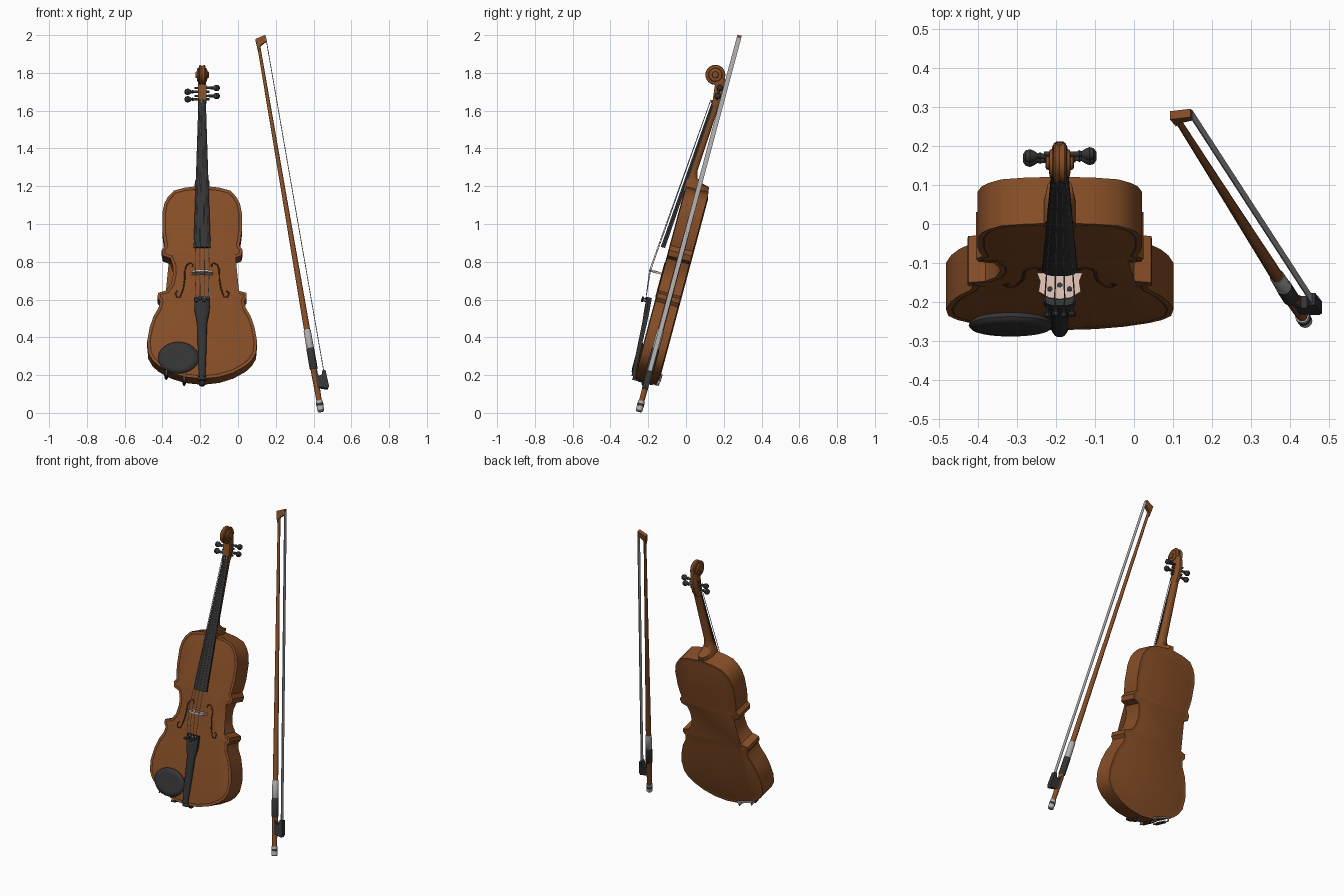
import bpy, bmesh, math
from mathutils import Matrix, Vector

cube = bpy.data.objects.get("Cube")
if cube:
    bpy.data.objects.remove(cube, do_unlink=True)


def material(name, r, g, b):
    m = bpy.data.materials.new(name)
    m.use_nodes = True
    m.diffuse_color = (r, g, b, 1)
    m.node_tree.nodes["Principled BSDF"].inputs["Base Color"].default_value = (r, g, b, 1)
    return m


wood = material("varnished wood", .24, .076, .02)
dark_wood = material("dark wood", .07, .022, .008)
ebony = material("ebony", .035, .035, .037)
silver = material("silver", .45, .43, .43)
hair_mat = material("bow hair", .42, .41, .41)
maple = material("pale maple", .7, .5, .43)

# Leaning frames for the instrument and the bow
lean = Matrix.Rotation(math.radians(-15), 4, 'X')
BODY = Matrix.Translation((-.19, 0, 0)) @ lean
BOW = lean @ Matrix.Translation((.438, -.243, -.05)) @ Matrix.Rotation(math.radians(-9.34), 4, 'Y')
ALONG_X = Matrix.Rotation(math.radians(90), 4, 'Y')
ALONG_FRONT = Matrix.Rotation(math.radians(90), 4, 'X')


def finish(name, bm, frame, mats, smooth=35):
    bmesh.ops.recalc_face_normals(bm, faces=bm.faces)
    me = bpy.data.meshes.new(name)
    bm.to_mesh(me)
    bm.free()
    ob = bpy.data.objects.new(name, me)
    bpy.context.collection.objects.link(ob)
    for m in mats:
        me.materials.append(m)
    ob.matrix_world = frame
    bpy.ops.object.select_all(action='DESELECT')
    ob.select_set(True)
    bpy.context.view_layer.objects.active = ob
    if smooth:
        bpy.ops.object.shade_smooth_by_angle(angle=math.radians(smooth))
    return ob


def skin(name, rings, frame, mat, smooth=35):
    """Join rings of points and cap both ends."""
    bm = bmesh.new()
    rows = [[bm.verts.new(p) for p in ring] for ring in rings]
    n = len(rows[0])
    for a, b in zip(rows, rows[1:]):
        for i in range(n):
            bm.faces.new((a[i], a[(i + 1) % n], b[(i + 1) % n], b[i]))
    bm.faces.new(rows[0])
    bm.faces.new(rows[-1])
    return finish(name, bm, frame, [mat], smooth)


def lathe(name, profile, frame, mat, n=16):
    turn = [2 * math.pi * i / n for i in range(n)]
    return skin(name, [[(r * math.cos(a), r * math.sin(a), h) for a in turn]
                       for r, h in profile], frame, mat)


def loft(name, sections, frame, mat):
    """Sections are (z, half width, flat side y, rounded side y)."""
    shape = [(-1, 0), (1, 0), (1, .5), (.8, .8), (.4, .97), (-.4, .97), (-.8, .8), (-1, .5)]
    return skin(name, [[(w * u, f + (r - f) * t, z) for u, t in shape]
                       for z, w, f, r in sections], frame, mat)


def slab(name, points, lo, hi, frame, mat):
    """Outline in x and z, thickened in y."""
    return skin(name, [[(x, y, z) for x, z in points] for y in (lo, hi)], frame, mat, 0)


def rod(name, points, radius, frame, mat):
    cu = bpy.data.curves.new(name, 'CURVE')
    cu.dimensions = '3D'
    cu.bevel_depth = radius
    cu.bevel_resolution = 1
    cu.use_fill_caps = True
    sp = cu.splines.new('POLY')
    sp.points.add(len(points) - 1)
    for p, co in zip(sp.points, points):
        p.co = (*co, 1)
    cu.materials.append(mat)
    ob = bpy.data.objects.new(name, cu)
    bpy.context.collection.objects.link(ob)
    ob.matrix_world = frame


# Body: half outline from top to bottom, mirrored
half = [(.09, 1.152), (.15, 1.135), (.182, 1.1), (.2, 1.065), (.21, 1.015), (.21, .915), (.203, .86),
        (.197, .835), (.214, .81), (.208, .78), (.168, .765), (.154, .72), (.153, .68), (.164, .625),
        (.19, .588), (.234, .575), (.236, .55), (.222, .53), (.23, .495), (.258, .445), (.278, .385),
        (.291, .31), (.285, .245), (.262, .205), (.23, .175), (.165, .138), (.09, .114)]
outline = [(0, 1.162)] + half + [(0, .104)] + [(-x, z) for x, z in reversed(half)]


def plate(name, y, depth, inset, arch=0, purfling=False):
    """Outline panel at y, thickened by depth, its outer face arched."""
    bm = bmesh.new()
    face = bm.faces.new([bm.verts.new((x, y, z)) for x, z in outline])
    if inset:
        ring = bmesh.ops.inset_region(bm, faces=[face], thickness=inset)["faces"]
        bmesh.ops.delete(bm, geom=ring, context='FACES')
    out = bmesh.ops.extrude_face_region(bm, geom=[face])["geom"]
    cap = [g for g in out if isinstance(g, bmesh.types.BMFace)][0]
    bmesh.ops.translate(bm, vec=(0, depth, 0),
                        verts=[g for g in out if isinstance(g, bmesh.types.BMVert)])
    bmesh.ops.recalc_face_normals(bm, faces=bm.faces)
    if arch:
        bmesh.ops.inset_region(bm, faces=[cap], thickness=.013)
        line = bmesh.ops.inset_region(bm, faces=[cap], thickness=.006)["faces"]
        for f in line:
            f.material_index = int(purfling)
        bmesh.ops.inset_region(bm, faces=[cap], thickness=.025)
        bmesh.ops.translate(bm, vec=(0, math.copysign(arch, depth), 0), verts=list(cap.verts))
    finish(name, bm, BODY, [wood, dark_wood])


plate("ribs", -.3, .105, .007)
plate("belly", -.295, -.014, 0, .004, True)
plate("back", -.2, .014, 0, .006)

# Sound holes, as thin inlays
f_path = [(.052, .715), (.05, .73), (.062, .738), (.08, .728), (.091, .7), (.092, .65), (.099, .6),
          (.117, .55), (.135, .552), (.142, .572), (.13, .585)]
for side, label in ((1, "left"), (-1, "right")):
    rod(label + "_sound_hole", [(side * x, -.312, z) for x, z in f_path], .004, BODY, dark_wood)

# Neck, heel and pegbox
loft("neck", [(1.14, .042, -.315, -.186), (1.185, .038, -.315, -.186), (1.195, .034, -.313, -.225),
              (1.215, .03, -.312, -.26), (1.25, .026, -.31, -.272), (1.6, .02, -.28, -.252)], BODY, wood)
loft("pegbox", [(1.6, .02, -.288, -.252), (1.64, .023, -.292, -.238), (1.7, .023, -.3, -.235),
                (1.75, .02, -.305, -.25), (1.785, .018, -.305, -.268)], BODY, wood)

# Scroll: stepped volutes on both sides
scroll = BODY @ Matrix.Translation((0, -.313, 1.769)) @ ALONG_X
lathe("scroll", [(.012, -.036), (.016, -.034), (.018, -.028), (.034, -.026), (.037, -.018), (.05, -.016),
                 (.053, -.012), (.047, 0), (.053, .012), (.05, .016), (.037, .018), (.034, .026),
                 (.018, .028), (.016, .034), (.012, .036)], scroll, wood, 24)

# Pegs, alternating sides
for i, z in enumerate((1.646, 1.664, 1.687, 1.708)):
    side = 1 if i % 2 else -1
    frame = BODY @ Matrix.Translation((0, -.272, z)) @ Matrix.Rotation(side * math.pi / 2, 4, 'Y')
    lathe("tuning_peg_%d" % (i + 1), [(.006, -.04), (.007, .045), (.01, .05), (.007, .056), (.014, .066),
                                      (.018, .076), (.015, .087), (.005, .094)], frame, ebony, 12)

# Fingerboard, nut and tailpiece
loft("fingerboard", [(.814, .045, -.333, -.357), (1.625, .02, -.277, -.294)], BODY, ebony)
loft("nut", [(1.622, .021, -.275, -.3), (1.636, .021, -.275, -.3)], BODY, ebony)
loft("tailpiece", [(.115, .016, -.312, -.33), (.2, .021, -.315, -.336), (.4, .026, -.322, -.348),
                   (.47, .04, -.326, -.356), (.54, .042, -.332, -.362)], BODY, ebony)
loft("saddle", [(.096, .022, -.29, -.322), (.125, .022, -.29, -.322)], BODY, ebony)
lathe("end_button", [(.008, .112), (.01, .098), (.017, .094), (.017, .086), (.01, .08)],
      BODY @ Matrix.Translation((0, -.25, 0)), ebony)

# Bridge with dark cut-outs
edge = [(.018, -.32), (.025, -.308), (.06, -.308), (.05, -.335), (.054, -.362), (.028, -.378)]
shape = edge + [(0, -.382)] + [(-x, y) for x, y in reversed(edge)]
skin("bridge", [[(x, y, z) for x, y in shape] for z in (.673, .684)], BODY, maple, 0)
for x, y in ((-.025, -.355), (0, -.345), (.025, -.355)):
    lathe("bridge_hole", [(.007, .672), (.007, .685)], BODY @ Matrix.Translation((x, y, 0)), ebony, 12)

# Strings and fine tuners
for i in range(4):
    k = (i - 1.5) / 1.5
    rod("string_%d" % (i + 1), [(k * .014, -.302, 1.636), (k * .038, -.383 + .007 * k * k, .679),
                                (k * .032, -.362, .53)], .0018, BODY, silver)
    lathe("fine_tuner_%d" % (i + 1), [(.004, 0), (.004, .022), (.009, .024), (.009, .034)],
          BODY @ Matrix.Translation((k * .031, -.35, .515 + .012 * (i % 2))) @ ALONG_FRONT, ebony, 10)

# Chin rest with its clamp
rest = BODY @ Matrix.Translation((-.125, -.308, .215)) @ ALONG_FRONT @ Matrix.Diagonal((.108, .086, 1, 1))
lathe("chin_rest", [(.85, 0), (.97, .01), (1, .018), (.94, .026), (.7, .029), (.3, .026)], rest, ebony, 32)
for x, z in ((-.19, .136), (-.095, .103)):
    rod("clamp_leg", [(x, -.315, z + .03), (x, -.318, z), (x, -.18, z), (x, -.178, z + .025)],
        .005, BODY, silver)
    lathe("clamp_barrel", [(.009, .21), (.009, .29)],
          BODY @ Matrix.Translation((x, 0, z)) @ ALONG_FRONT, ebony, 10)
rod("clamp_bar", [(-.2, -.178, .16), (-.085, -.178, .125)], .006, BODY, silver)

# Bow
lathe("bow_stick", [(.014, .04), (.017, .2), (.016, .5), (.012, 1.2), (.008, 2.03)], BOW, wood, 12)
lathe("bow_grip", [(.018, .225), (.021, .23), (.021, .335), (.019, .342)], BOW, ebony)
lathe("bow_winding", [(.018, .34), (.02, .343), (.019, .442), (.017, .446)], BOW, silver)
lathe("bow_screw", [(.014, -.008), (.018, -.003), (.018, .05)], BOW, silver)
lathe("bow_screw_ring", [(.019, .022), (.019, .036)], BOW, ebony)
slab("bow_frog", [(.005, .125), (.054, .108), (.064, .125), (.06, .21), (.045, .212), (.035, .185),
                  (.02, .185), (.005, .22)], -.016, .016, BOW, ebony)
slab("bow_head", [(-.012, 2.06), (.044, 2.075), (.046, 2.042), (.008, 2.02), (-.008, 1.99)],
     -.011, .011, BOW, wood)
slab("bow_hair", [(.049, .2), (.052, .2), (.046, 2.06), (.043, 2.06)], -.012, .012, BOW, hair_mat)
